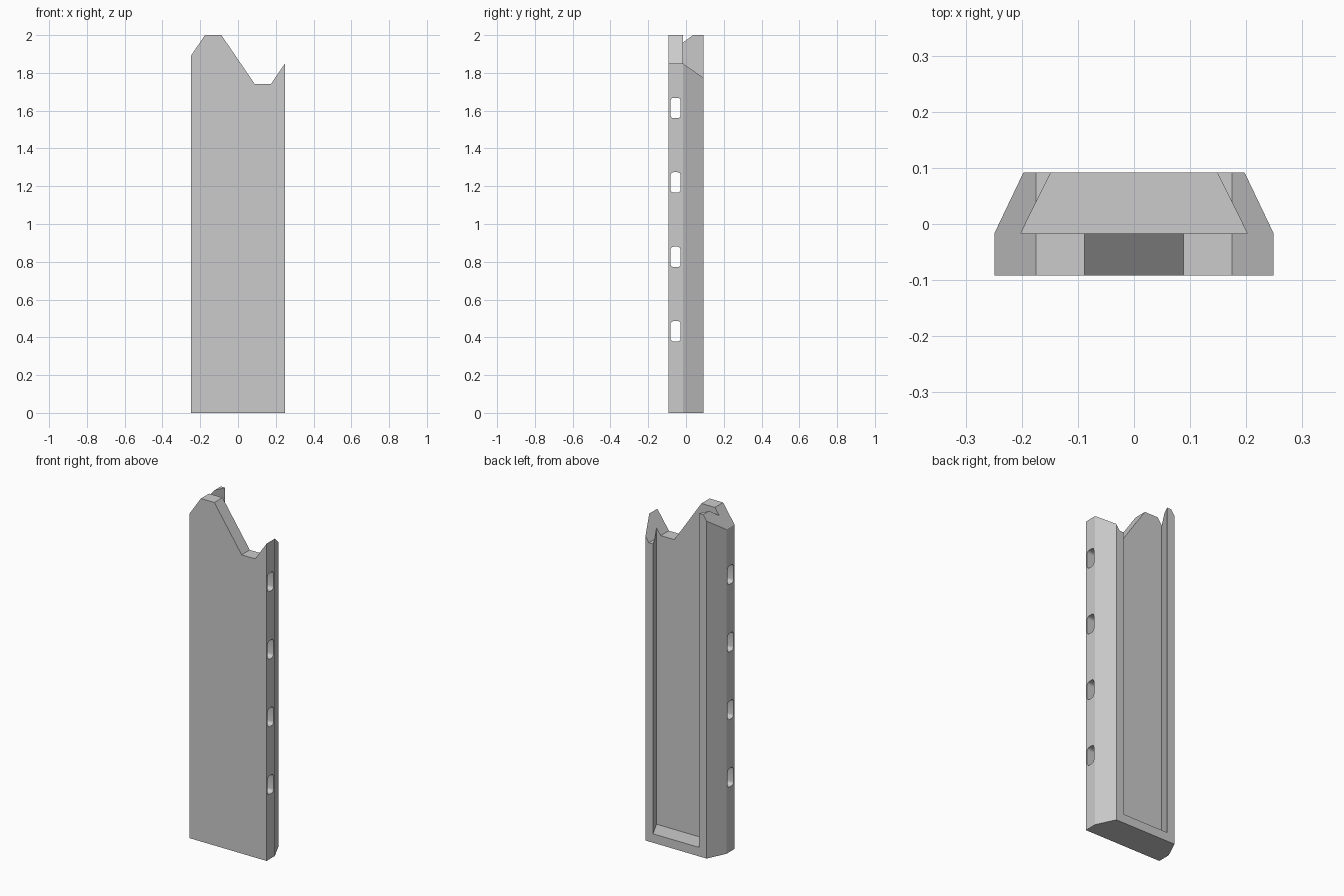
import bpy
import bmesh
import math
from mathutils import Vector

cube = bpy.data.objects.get("Cube")
if cube:
    bpy.data.objects.remove(cube, do_unlink=True)

grey = bpy.data.materials.new("light grey")
grey.use_nodes = True
grey.diffuse_color = (0.6, 0.6, 0.6, 1)
grey.node_tree.nodes["Principled BSDF"].inputs["Base Color"].default_value = (0.6, 0.6, 0.6, 1)


def prism(name, points, offset):
    """Extrude a closed outline of 3D points along an offset."""
    bm = bmesh.new()
    face = bm.faces.new([bm.verts.new(p) for p in points])
    grown = bmesh.ops.extrude_face_region(bm, geom=[face], use_keep_orig=True)
    moved = [v for v in grown["geom"] if isinstance(v, bmesh.types.BMVert)]
    bmesh.ops.translate(bm, verts=moved, vec=Vector(offset))
    bmesh.ops.recalc_face_normals(bm, faces=bm.faces)
    mesh = bpy.data.meshes.new(name)
    bm.to_mesh(mesh)
    bm.free()
    mesh.materials.append(grey)
    obj = bpy.data.objects.new(name, mesh)
    bpy.context.collection.objects.link(obj)
    return obj


def carve(target, cutter):
    """Subtract a cutter, then discard it."""
    mod = target.modifiers.new("cut", 'BOOLEAN')
    mod.operation = 'DIFFERENCE'
    mod.solver = 'EXACT'
    mod.object = cutter
    bpy.context.view_layer.objects.active = target
    bpy.ops.object.modifier_apply(modifier=mod.name)
    bpy.data.objects.remove(cutter, do_unlink=True)


def mirrored(half, z):
    """Plan outline from its +x half, placed at height z."""
    full = half + [(-x, y) for x, y in reversed(half)]
    return [(x, y, z) for x, y in full]


FRONT, STEP, BACK = -0.092, -0.017, 0.092

# Body: flat front, sides tapering toward the back
panel = prism("panel", mirrored([(0.249, FRONT), (0.249, STEP), (0.197, BACK)], 0), (0, 0, 2.1))

# Dovetail recess in the back, open at the top, with a sill at the bottom
slope = (0.148 - 0.202) / (BACK - STEP)
outside = BACK + 0.05
recess = mirrored([(0.202, STEP), (0.202 + slope * (outside - STEP), outside)], 0.052)
carve(panel, prism("recess_cutter", recess, (0, 0, 2.2)))

# Notched top edge, cut straight through from front to back
top = [(-0.324, 1.78), (-0.175, 2.0), (-0.088, 2.0), (0.088, 1.742),
       (0.175, 1.742), (0.324, 1.96), (0.324, 2.4), (-0.324, 2.4)]
carve(panel, prism("top_cutter", [(x, -0.3, z) for x, z in top], (0, 0.6, 0)))

# Rounded slots running sideways through the front plate
half_y, half_z, radius = 0.027, 0.054, 0.017
for i in range(4):
    centre_z = 0.432 + i * 0.394
    slot = []
    for k in range(4):
        sy = 1 if k in (0, 3) else -1
        sz = 1 if k < 2 else -1
        for s in range(5):
            a = math.pi / 2 * (k + s / 4)
            slot.append((-0.4,
                         -0.055 + sy * (half_y - radius) + radius * math.cos(a),
                         centre_z + sz * (half_z - radius) + radius * math.sin(a)))
    carve(panel, prism("slot_cutter", slot, (0.8, 0, 0)))

# Smooth only the slot corners; all other edges stay sharp
bpy.ops.object.select_all(action='DESELECT')
panel.select_set(True)
bpy.context.view_layer.objects.active = panel
bpy.ops.object.shade_smooth_by_angle(angle=math.radians(25))
